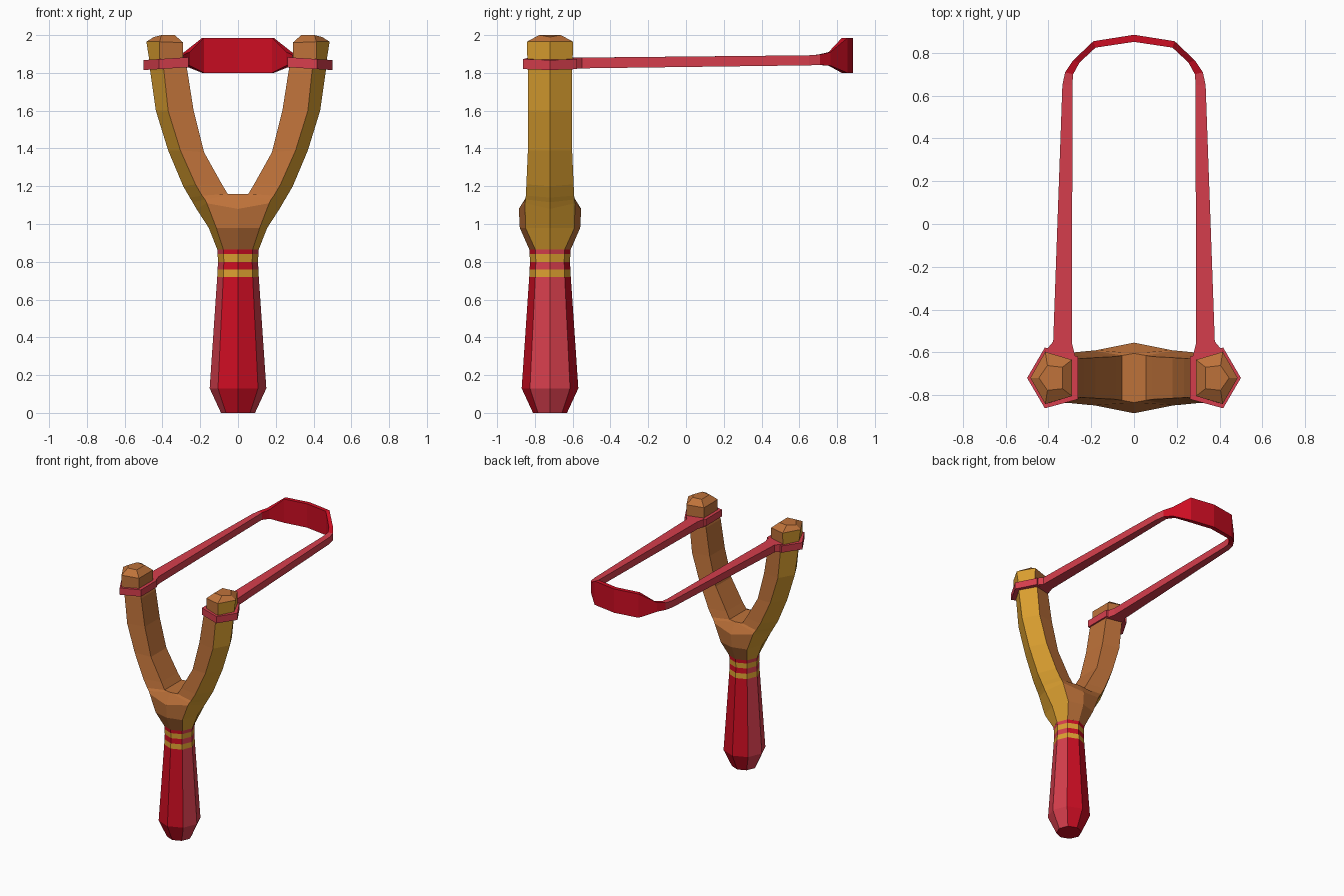
import bpy, bmesh, math
from mathutils import Vector

if "Cube" in bpy.data.objects:
    bpy.data.objects.remove(bpy.data.objects["Cube"])

AXIS_Y = -0.72   # handle axis


def material(name, rgb):
    m = bpy.data.materials.new(name)
    m.diffuse_color = (*rgb, 1)
    m.use_nodes = True
    m.node_tree.nodes["Principled BSDF"].inputs["Base Color"].default_value = m.diffuse_color
    return m


RED, ROSE, BROWN, GOLD = range(4)
MATS = [material("deep_red", (0.604, 0.004, 0.016)),
        material("rose_red", (0.672, 0.048, 0.073)),
        material("wood_brown", (0.515, 0.168, 0.042)),
        material("wood_gold", (0.716, 0.352, 0.030))]


def loft(name, rings, colour, start=None, end=None, mirror=True):
    """Skin closed rings; colour(segment, side) gives each quad's material."""
    bm = bmesh.new()
    rows = [[bm.verts.new(p) for p in ring] for ring in rings]
    n = len(rows[0])
    for i in range(len(rows) - 1):
        for j in range(n):
            k = (j + 1) % n
            quad = (rows[i][j], rows[i][k], rows[i + 1][k], rows[i + 1][j])
            # leave the centre plane open so mirrored halves join
            if mirror and all(abs(v.co.x) < 1e-5 for v in quad):
                continue
            bm.faces.new(quad).material_index = colour(i, j)
    for row, mat in ((rows[0], start), (rows[-1], end)):
        if mat is not None:
            bm.faces.new(row).material_index = mat
    if mirror:
        bmesh.ops.mirror(bm, geom=bm.verts[:] + bm.edges[:] + bm.faces[:],
                         axis='X', merge_dist=1e-4)
    bmesh.ops.remove_doubles(bm, verts=bm.verts[:], dist=1e-5)
    bmesh.ops.recalc_face_normals(bm, faces=bm.faces[:])
    me = bpy.data.meshes.new(name)
    bm.to_mesh(me)
    bm.free()
    for m in MATS:
        me.materials.append(m)
    ob = bpy.data.objects.new(name, me)
    bpy.context.collection.objects.link(ob)
    return ob


# Handle: octagonal grip with wrapped stripes at its neck
profile = [(0.09, 0), (0.15, 0.13), (0.11, 0.72), (0.108, 0.76),
           (0.106, 0.80), (0.108, 0.84), (0.11, 0.866)]


def octagon(r, z):
    return [(r * math.cos(a * math.pi / 4), AXIS_Y + r * math.sin(a * math.pi / 4), z)
            for a in range(8)]


def handle_colour(i, j):
    if i in (2, 4):
        return GOLD
    return ROSE if j in (0, 3, 4, 7) else RED


loft("handle", [octagon(r, z) for r, z in profile], handle_colour,
     start=RED, mirror=False)


# Five-sided prong section: outer ridge, two shoulders, flat inner side
def section(outer, mid, inner):
    (xo, zo), (xm, zm, d), (xi, zi, e) = outer, mid, inner
    return [(xo, AXIS_Y, zo), (xm, AXIS_Y + d, zm), (xi, AXIS_Y + e, zi),
            (xi, AXIS_Y - e, zi), (xm, AXIS_Y - d, zm)]


def wood_colour(i, j):
    return GOLD if j in (0, 4) else BROWN


# Fork: trunk swelling into the crotch, then curved prongs
fork = [((.11, .866), (.078, .866, .078), (0, .866, .11)),
        ((.155, .98), (.115, .98, .13), (0, .98, .16)),
        ((.22, 1.08), (.165, 1.11, .132), (0, 1.08, .165)),
        ((.24, 1.115), (.175, 1.13, .13), (0, 1.16, .115)),
        ((.255, 1.14), (.19, 1.15, .128), (.055, 1.16, .105)),
        ((.29, 1.20), (.225, 1.21, .125), (.085, 1.21, .10)),
        ((.37, 1.39), (.305, 1.39, .117), (.18, 1.38, .095)),
        ((.435, 1.60), (.37, 1.60, .117), (.235, 1.60, .092)),
        ((.465, 1.81), (.392, 1.81, .117), (.268, 1.81, .09)),
        ((.47, 1.88), (.41, 1.88, .12), (.29, 1.88, .085))]
loft("fork", [section(*s) for s in fork], wood_colour)

# Prong tips: faceted caps above the band
tip = [((.47, 1.87), (.415, 1.87, .12), (.29, 1.88, .085)),
       ((.485, 1.965), (.415, 1.965, .122), (.29, 1.96, .085)),
       ((.445, 1.99), (.405, 2.0, .058), (.335, 2.0, .05))]
loft("prong_tips", [section(*s) for s in tip],
     lambda i, j: BROWN if i == 1 else wood_colour(i, j), start=BROWN, end=BROWN)

# Collars: pentagonal loops holding the band
collar = [((.5, z), (.417, z + .005, .142), (.263, z + .015, .1)) for z in (1.815, 1.868)]
loft("band_collars", [section(*s) for s in collar],
     lambda i, j: ROSE, start=ROSE, end=ROSE)

# Elastic band and pouch: outer (x, y), inner (x, y), bottom z, top z
path = [((.42, -.60), (.27, -.64), 1.822, 1.880),
        ((.378, -.55), (.29, -.56), 1.824, 1.881),
        ((.335, .65), (.288, .65), 1.840, 1.893),
        ((.322, .71), (.285, .70), 1.842, 1.897)]
pouch = [path[-1],
         ((.285, .765), (.255, .755), 1.838, 1.910),
         ((.19, .855), (.18, .825), 1.80, 1.985),
         ((0, .885), (0, .852), 1.80, 1.985)]


def strap(outer, inner, z0, z1):
    return [(*outer, z0), (*outer, z1), (*inner, z1), (*inner, z0)]


loft("elastic_bands", [strap(*s) for s in path], lambda i, j: ROSE, start=ROSE)
loft("pouch", [strap(*s) for s in pouch], lambda i, j: RED)
